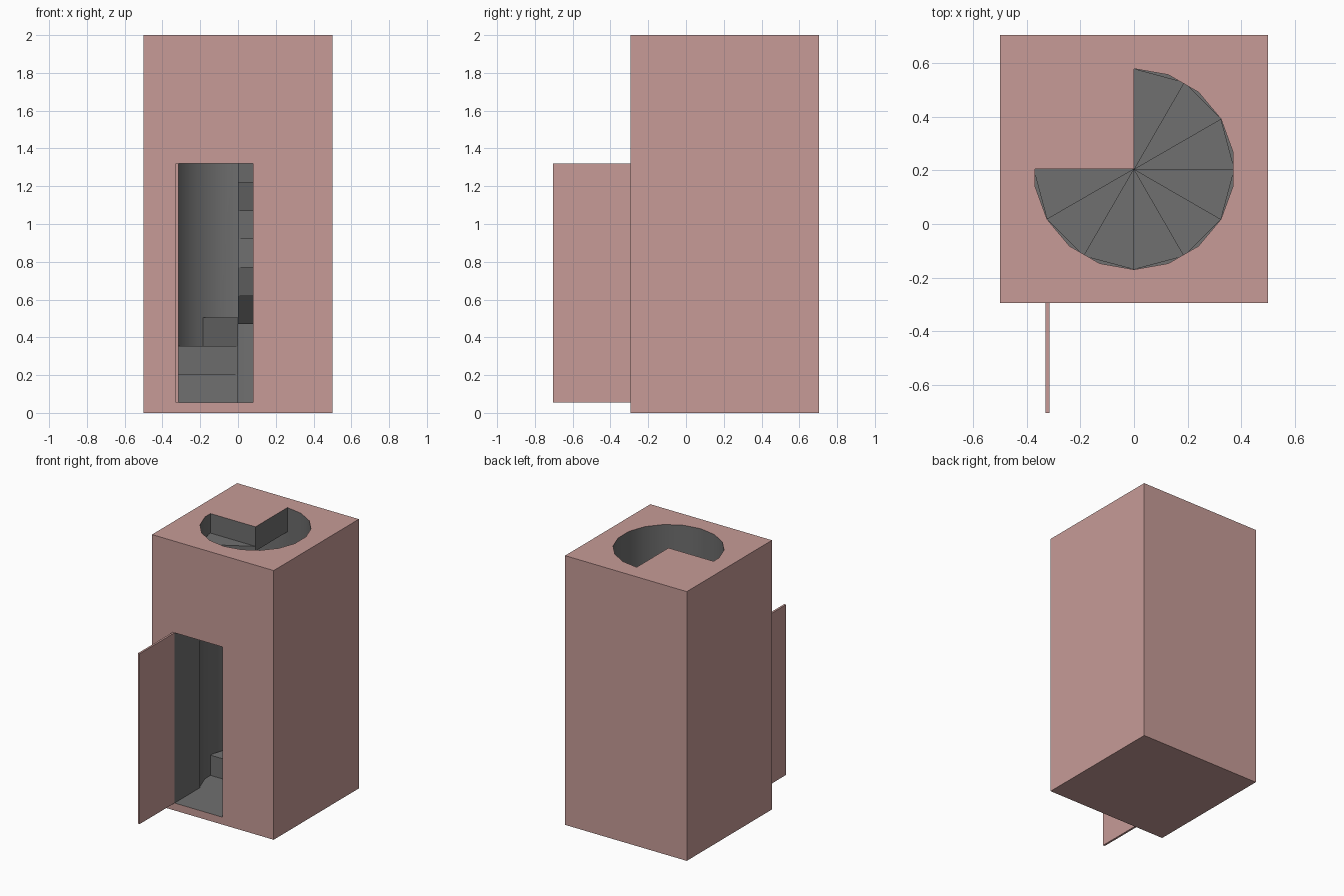
import bpy, bmesh
from math import cos, sin, radians

if "Cube" in bpy.data.objects:
    bpy.data.objects.remove(bpy.data.objects["Cube"])

CY, R = 0.205, 0.375           # stair axis y, shaft radius
FLOOR, RISE, THICK = 0.055, 0.15, 0.185


def material(name, rgb):
    m = bpy.data.materials.new(name)
    m.diffuse_color = (*rgb, 1)
    m.use_nodes = True
    m.node_tree.nodes["Principled BSDF"].inputs["Base Color"].default_value = m.diffuse_color
    return m


pink = material("rose_plaster", (0.57, 0.33, 0.31))
grey = material("dark_stone", (0.16, 0.16, 0.16))


def polar(deg, r=R):
    return (r * cos(radians(deg)), CY + r * sin(radians(deg)))


def prism(name, pts, z0, z1, index=0):
    """Upright prism from a plan outline."""
    bm = bmesh.new()
    face = bm.faces.new([bm.verts.new((x, y, z0)) for x, y in pts])
    ext = bmesh.ops.extrude_face_region(bm, geom=[face])["geom"]
    bmesh.ops.translate(bm, vec=(0, 0, z1 - z0),
                        verts=[g for g in ext if isinstance(g, bmesh.types.BMVert)])
    bmesh.ops.recalc_face_normals(bm, faces=bm.faces)
    for f in bm.faces:
        f.material_index = index
    mesh = bpy.data.meshes.new(name)
    bm.to_mesh(mesh)
    bm.free()
    mesh.materials.append(pink)
    mesh.materials.append(grey)
    ob = bpy.data.objects.new(name, mesh)
    bpy.context.collection.objects.link(ob)
    return ob


def rect(x0, x1, y0, y1):
    return [(x0, y0), (x1, y0), (x1, y1), (x0, y1)]


# Tower block
tower = prism("tower_block", rect(-0.5, 0.5, -0.295, 0.705), 0, 2)

# Hollows: doorway, round shaft, three-quarter opening in the roof
ring = [polar(90 - 20 * i) for i in range(18)]
mouth = [(0, CY)] + ring[:14] + [polar(-180, R * cos(radians(10)))]
cutters = [
    prism("doorway_cutter", rect(-0.315, 0.08, -0.4, 0.1), FLOOR, 1.32, 1),
    prism("shaft_cutter", ring, FLOOR, 1.82, 1),
    prism("roof_opening_cutter", mouth, 1.75, 2.1, 1),
]
bpy.context.view_layer.objects.active = tower
tower.select_set(True)
for c in cutters:
    mod = tower.modifiers.new(c.name, 'BOOLEAN')
    mod.operation, mod.solver, mod.object = 'DIFFERENCE', 'EXACT', c
    bpy.ops.object.modifier_apply(modifier=mod.name)
for c in cutters:
    bpy.data.objects.remove(c)
bpy.ops.object.shade_smooth_by_angle(angle=radians(25))

# Spiral steps, climbing clockwise from the left side
for i in range(1, 13):
    a = 180 - 30 * (i - 1)
    top = FLOOR + RISE * i
    prism(f"step_{i:02d}", [(0, CY), polar(a), polar(a - 30)],
          max(top - THICK, 0.02), top, 1)

# Open door leaf
prism("door", rect(-0.33, -0.315, -0.705, -0.29), FLOOR, 1.32)
